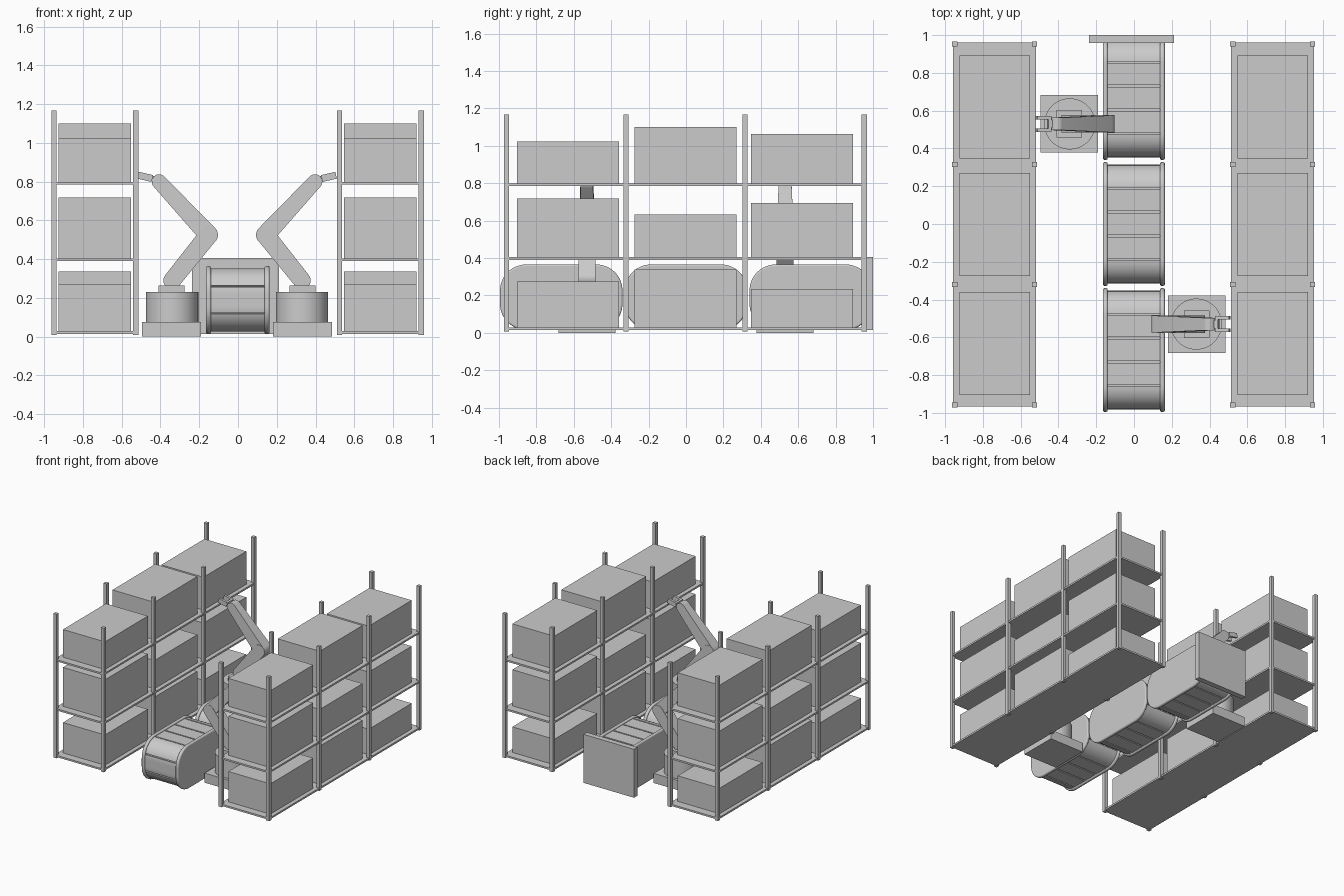
import bpy, bmesh, math
from mathutils import Vector, Matrix

if "Cube" in bpy.data.objects:
    bpy.data.objects.remove(bpy.data.objects["Cube"])


def finish(name, bm, smooth=False, bevel=0.0, matrix=None):
    if matrix is not None:
        bm.transform(matrix)
    bmesh.ops.recalc_face_normals(bm, faces=bm.faces)
    me = bpy.data.meshes.new(name)
    bm.to_mesh(me)
    bm.free()
    if smooth:
        me.shade_smooth()
        me.set_sharp_from_angle(angle=math.radians(35))
    ob = bpy.data.objects.new(name, me)
    bpy.context.collection.objects.link(ob)
    if bevel:
        mod = ob.modifiers.new("bevel", 'BEVEL')
        mod.width, mod.segments = bevel, 3
    return ob


def box(name, lo, hi, matrix=None):
    lo, hi = Vector(lo), Vector(hi)
    bm = bmesh.new()
    bmesh.ops.create_cube(bm, size=1)
    bm.transform(Matrix.Translation((lo + hi) / 2) @ Matrix.Diagonal((*(hi - lo), 1)))
    return finish(name, bm, matrix=matrix)


def loft(bm, ring_a, ring_b):
    """Closed prism between two matching outlines."""
    a = [bm.verts.new(p) for p in ring_a]
    b = [bm.verts.new(p) for p in ring_b]
    bm.faces.new(a)
    bm.faces.new(b[::-1])
    n = len(a)
    for i in range(n):
        j = (i + 1) % n
        bm.faces.new((a[i], b[i], b[j], a[j]))


# ---------- storage racks ----------
POST_Y = (-0.959, -0.32, 0.316, 0.953)
BOX_Y = (-0.632, -0.003, 0.62)
LEVELS = ((0.015, (0.273, 0.337, 0.235)),
          (0.39, (0.717, 0.632, 0.695)),
          (0.785, (1.022, 1.10, 1.064)))
for side, cx in (("left", -0.738), ("right", 0.734)):
    for dx in (-0.211, 0.211):
        for y in POST_Y:
            box(f"{side}_rack_post", (cx + dx - .0135, y - .0135, 0.008),
                (cx + dx + .0135, y + .0135, 1.167))
    for z, tops in LEVELS:
        box(f"{side}_rack_shelf", (cx - .22, -0.966, z), (cx + .22, 0.96, z + .014))
        for y, top in zip(BOX_Y, tops):
            box(f"{side}_stored_box", (cx - .187, y - .2725, z + .0138),
                (cx + .187, y + .2725, top))


# ---------- conveyor ----------
L, H, R, CZ = 0.655, 0.35, 0.14, 0.19
A, B, Q = L / 2 - R, H / 2 - R, math.pi * R / 2
HALF = 2 * (A + B + Q)               # half of the belt perimeter


def belt(s, inset, y0):
    """Point on the rounded belt outline, s measured from the top centre."""
    s = (s + HALF) % (2 * HALF) - HALF
    sy, s = (1 if s >= 0 else -1), abs(s)
    sz = 1
    if s > HALF / 2:
        sz, s = -1, HALF - s
    r = R - inset
    if s <= A:
        y, z = s, B + r
    elif s <= A + Q:
        t = (s - A) / R
        y, z = A + r * math.sin(t), B + r * math.cos(t)
    else:
        y, z = A + r, B - (s - A - Q)
    return y0 + sy * y, CZ + sz * z


quarter = [0.063, 0.19, 0.37]
right_side = quarter + [HALF - s for s in reversed(quarter)]
breaks = right_side + [2 * HALF - s for s in reversed(right_side)]
breaks.append(breaks[0] + 2 * HALF)

for y0 in (-0.667, 0.0, 0.667):
    outline = [belt(i * 2 * HALF / 120, 0, y0) for i in range(120)]
    # side plates with rounded rims
    for x0, x1 in ((-0.165, -0.139), (0.137, 0.163)):
        bm = bmesh.new()
        loft(bm, [(x0, y, z) for y, z in outline], [(x1, y, z) for y, z in outline])
        finish("conveyor_side_plate", bm, smooth=True, bevel=0.009)
    # inner drum under the slats
    core = [belt(i * 2 * HALF / 120, 0.024, y0) for i in range(120)]
    bm = bmesh.new()
    loft(bm, [(-0.14, y, z) for y, z in core], [(0.138, y, z) for y, z in core])
    finish("conveyor_core", bm, smooth=True)
    # slats wrapped around the drum
    bm = bmesh.new()
    for s0, s1 in zip(breaks, breaks[1:]):
        ss = [s0 + .005 + (s1 - s0 - .01) * k / 10 for k in range(11)]
        ring = [belt(s, 0.012, y0) for s in ss] + [belt(s, 0.028, y0) for s in ss[::-1]]
        loft(bm, [(-0.14, y, z) for y, z in ring], [(0.138, y, z) for y, z in ring])
    finish("conveyor_slats", bm, smooth=True)

box("conveyor_end_panel", (-0.237, 0.957, 0.015), (0.212, 1.0, 0.405))


# ---------- robot arms ----------
def link(name, a, b, ra, rb, wa, wb, matrix):
    """Round-ended arm link in the xz plane, tapering in radius and width."""
    ang = math.atan2(b[1] - a[1], b[0] - a[0])
    pts = []
    for c, r, w, start in ((a, ra, wa, ang + math.pi / 2), (b, rb, wb, ang - math.pi / 2)):
        for k in range(17):
            t = start + math.pi * k / 16
            pts.append((c[0] + r * math.cos(t), w, c[1] + r * math.sin(t)))
    bm = bmesh.new()
    loft(bm, [(x, -w, z) for x, w, z in pts], pts)
    return finish(name, bm, smooth=True, matrix=matrix)


def robot(side, matrix):
    box(f"{side}_robot_base", (-0.155, -0.152, 0), (0.15, 0.152, 0.077), matrix)
    bm = bmesh.new()
    bmesh.ops.create_cone(bm, cap_ends=True, segments=64, radius1=.135, radius2=.135,
                          depth=.155, matrix=Matrix.Translation((0, 0, .1525)))
    finish(f"{side}_robot_turntable", bm, smooth=True, matrix=matrix)
    box(f"{side}_robot_shoulder", (-0.07, -0.073, 0.225), (0.065, 0.073, 0.263), matrix)
    elbow, wrist = (0.188, 0.525), (-0.067, 0.80)
    link(f"{side}_robot_lower_arm", (0.0, 0.29), elbow, .045, .048, .046, .046, matrix)
    link(f"{side}_robot_upper_arm", elbow, wrist, .049, .038, .045, .033, matrix)
    # gripper: wrist stub, palm and two fingers along a slightly raised axis
    tilt = (matrix @ Matrix.Translation((wrist[0], 0, wrist[1] + .008))
            @ Matrix.Rotation(math.radians(13), 4, 'Y'))
    box(f"{side}_gripper_wrist", (-0.05, -0.02, -0.014), (0, 0.02, 0.014), tilt)
    box(f"{side}_gripper_palm", (-0.052, -0.042, -0.018), (-0.036, 0.042, 0.018), tilt)
    for d in (-1, 1):
        y = sorted((d * .024, d * .042))
        box(f"{side}_gripper_finger", (-0.112, y[0], -0.018), (-0.048, y[1], 0.018), tilt)


robot("left", Matrix.Translation((-0.34, 0.53, 0)))
robot("right", Matrix.Translation((0.33, -0.53, 0)) @ Matrix.Rotation(math.pi, 4, 'Z'))
